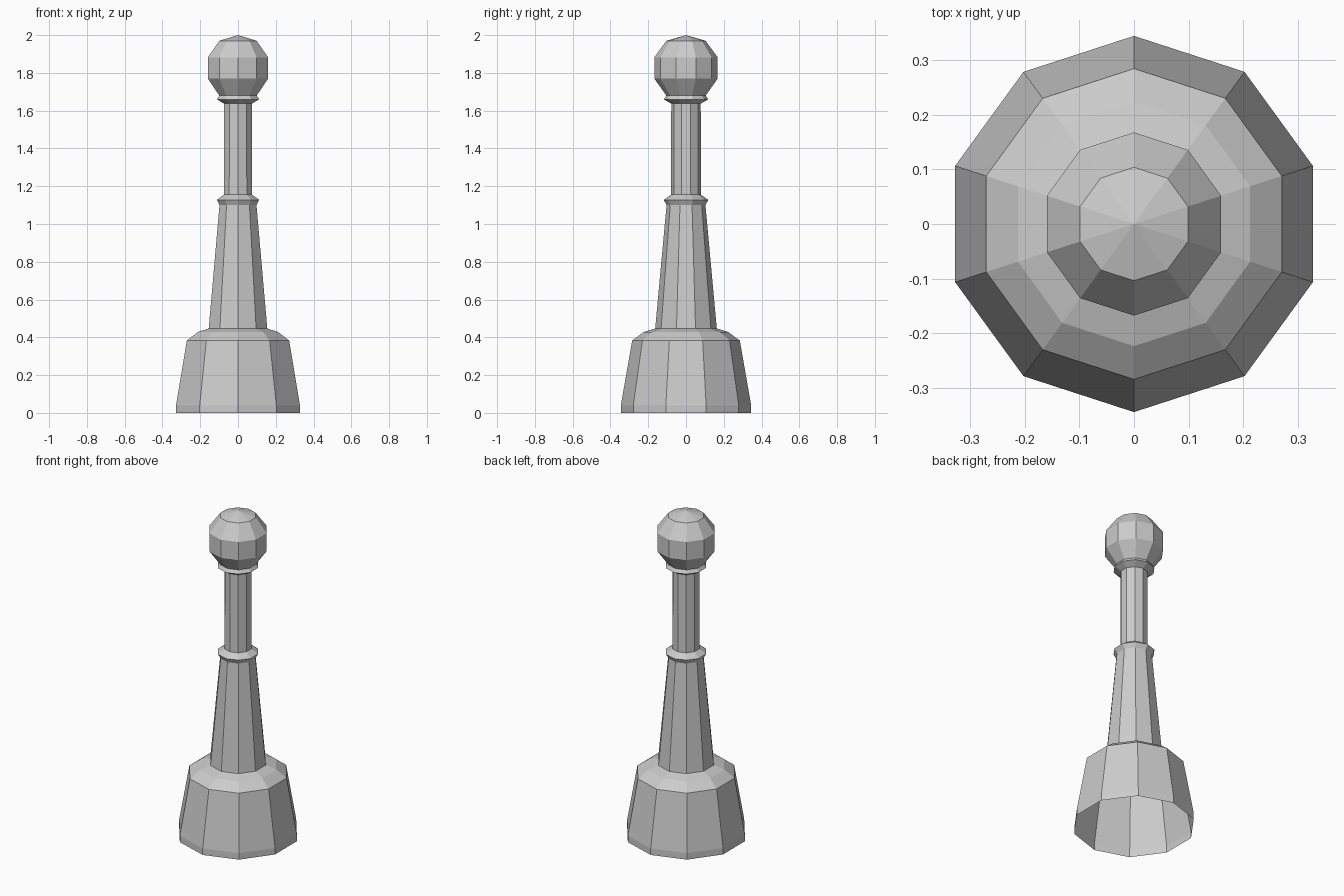
import bpy, bmesh
from math import sin, cos, pi

if "Cube" in bpy.data.objects:
    bpy.data.objects.remove(bpy.data.objects["Cube"])

SIDES = 10


def turned(name, profile):
    """Revolve (radius, z) points into a ten-sided flat-faced shell; radius 0 is a tip."""
    bm = bmesh.new()
    rings = []
    for r, z in profile:
        if r == 0:
            rings.append([bm.verts.new((0, 0, z))] * SIDES)
        else:
            angles = [pi / 2 + 2 * pi * i / SIDES for i in range(SIDES)]
            rings.append([bm.verts.new((r * cos(a), r * sin(a), z)) for a in angles])
    for lo, hi in zip(rings, rings[1:]):
        for i in range(SIDES):
            j = (i + 1) % SIDES
            corners = [lo[i], lo[j], hi[j], hi[i]]
            bm.faces.new(list(dict.fromkeys(corners)))
    mesh = bpy.data.meshes.new(name)
    bm.to_mesh(mesh)
    bm.free()
    obj = bpy.data.objects.new(name, mesh)
    bpy.context.collection.objects.link(obj)
    return obj


# Hollow flared foot, open underneath, with a sloping shoulder
turned("base", [(0.345, 0), (0.345, 0.04), (0.285, 0.383), (0.224, 0.428), (0.163, 0.447)])

# Tapered lower column
turned("lower_shaft", [(0.163, 0.447), (0.103, 1.10)])

# Ring between the two columns
turned("middle_ring", [(0.103, 1.10), (0.118, 1.128), (0.079, 1.155)])

# Straight upper column
turned("upper_shaft", [(0.079, 1.155), (0.078, 1.637)])

# Collar below the ball
turned("collar", [(0.078, 1.637), (0.118, 1.66), (0.104, 1.68)])

# Faceted ball on top
turned("ball", [(0.104, 1.68), (0.168, 1.77), (0.168, 1.882), (0.104, 1.97), (0, 2.0)])
